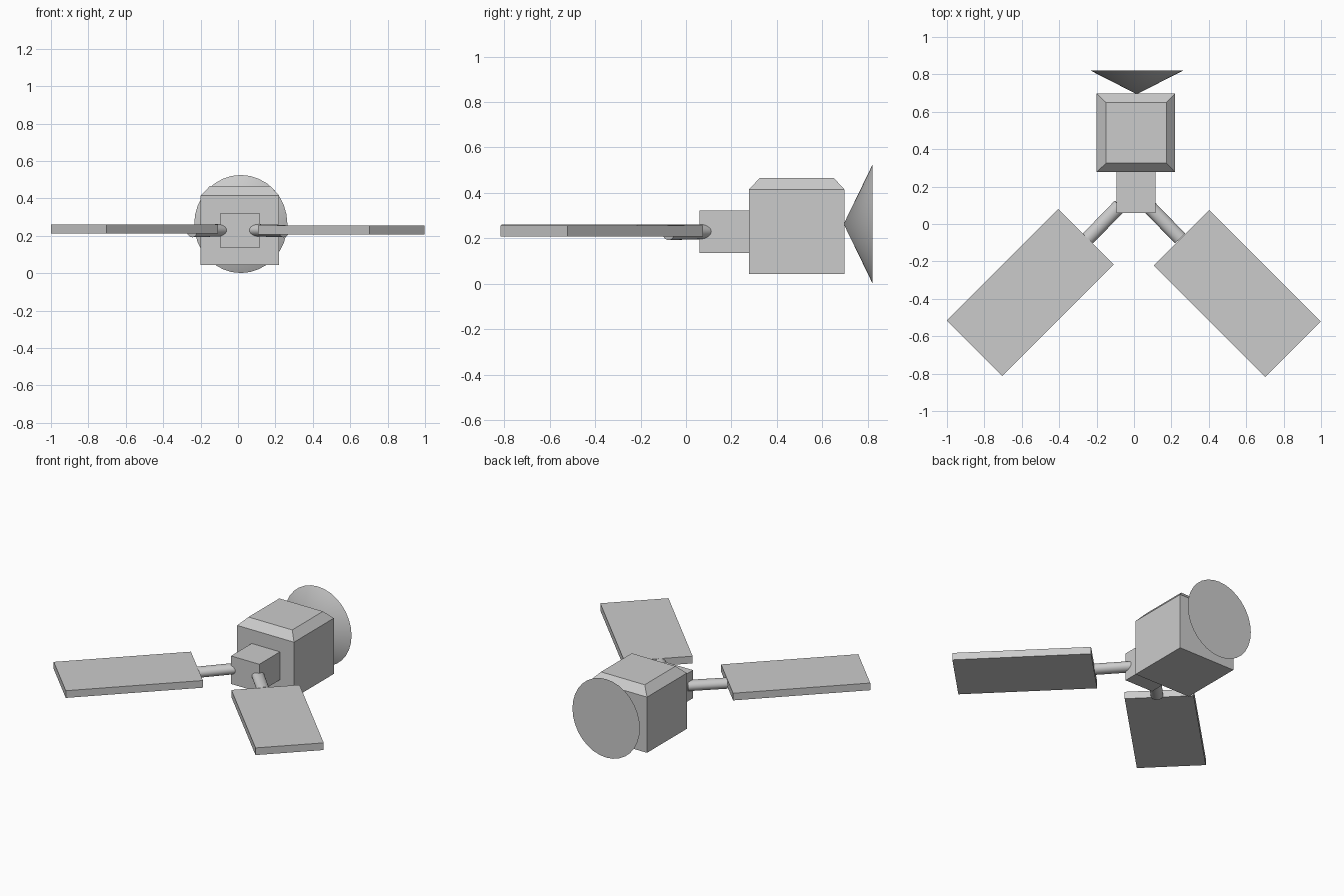
import bpy, math
from mathutils import Vector, Matrix

if "Cube" in bpy.data.objects:
    bpy.data.objects.remove(bpy.data.objects["Cube"])


def mesh_object(name, verts, faces):
    me = bpy.data.meshes.new(name)
    me.from_pydata(verts, [], faces)
    ob = bpy.data.objects.new(name, me)
    bpy.context.collection.objects.link(ob)
    return ob


def stacked_rects(name, rings):
    """Closed solid through rectangles (x0, x1, y0, y1, z), bottom to top."""
    verts, faces = [], [(3, 2, 1, 0)]
    for x0, x1, y0, y1, z in rings:
        verts += [(x0, y0, z), (x1, y0, z), (x1, y1, z), (x0, y1, z)]
    for r in range(len(rings) - 1):
        a = 4 * r
        for i in range(4):
            j = (i + 1) % 4
            faces.append((a + i, a + j, a + 4 + j, a + 4 + i))
    n = len(verts)
    faces.append((n - 4, n - 3, n - 2, n - 1))
    return mesh_object(name, verts, faces)


# Main body with chamfered roof
stacked_rects("body", [(-0.2, 0.22, 0.277, 0.697, 0.043),
                       (-0.2, 0.22, 0.277, 0.697, 0.415),
                       (-0.15, 0.173, 0.325, 0.65, 0.466)])

# Small front hub
stacked_rects("hub", [(-0.093, 0.116, 0.059, 0.279, 0.136),
                      (-0.093, 0.116, 0.059, 0.279, 0.323)])

# Dish: cone opening backwards, closed by a flat cap
bpy.ops.mesh.primitive_cone_add(vertices=32, radius1=1, radius2=0, depth=0.127,
                                location=(0.015, 0.7575, 0.263),
                                rotation=(math.pi / 2, 0, 0))
dish = bpy.context.object
dish.name = "dish"
dish.scale = (0.249, 0.262, 1)
bpy.ops.object.shade_smooth_by_angle(angle=math.radians(30))

# Arms and solar panels, spread at 45 degrees on each side
for side, label, centre, z in ((-1, "left", (-0.554, -0.366), 0.236),
                               (1, "right", (0.552, -0.371), 0.232)):
    bpy.ops.mesh.primitive_cube_add(size=1, location=(*centre, z),
                                    rotation=(0, 0, -side * math.pi / 4))
    panel = bpy.context.object
    panel.name = label + "_panel"
    panel.scale = (0.843, 0.419, 0.048)

    inner = Vector((side * 0.076, 0.098, 0.23))
    outer = Vector((side * 0.246, -0.077, 0.225))
    axis = outer - inner
    bpy.ops.mesh.primitive_cylinder_add(vertices=24, radius=1, depth=axis.length)
    arm = bpy.context.object
    arm.name = label + "_arm"
    z_dir = axis.normalized()
    x_dir = Vector((0, 0, 1)).cross(z_dir).normalized()
    y_dir = z_dir.cross(x_dir)
    frame = Matrix((x_dir, y_dir, z_dir)).transposed().to_4x4()
    arm.matrix_world = (Matrix.Translation((inner + outer) / 2) @ frame
                        @ Matrix.Diagonal((0.038, 0.033, 1, 1)))
    bpy.ops.object.shade_smooth_by_angle(angle=math.radians(30))
